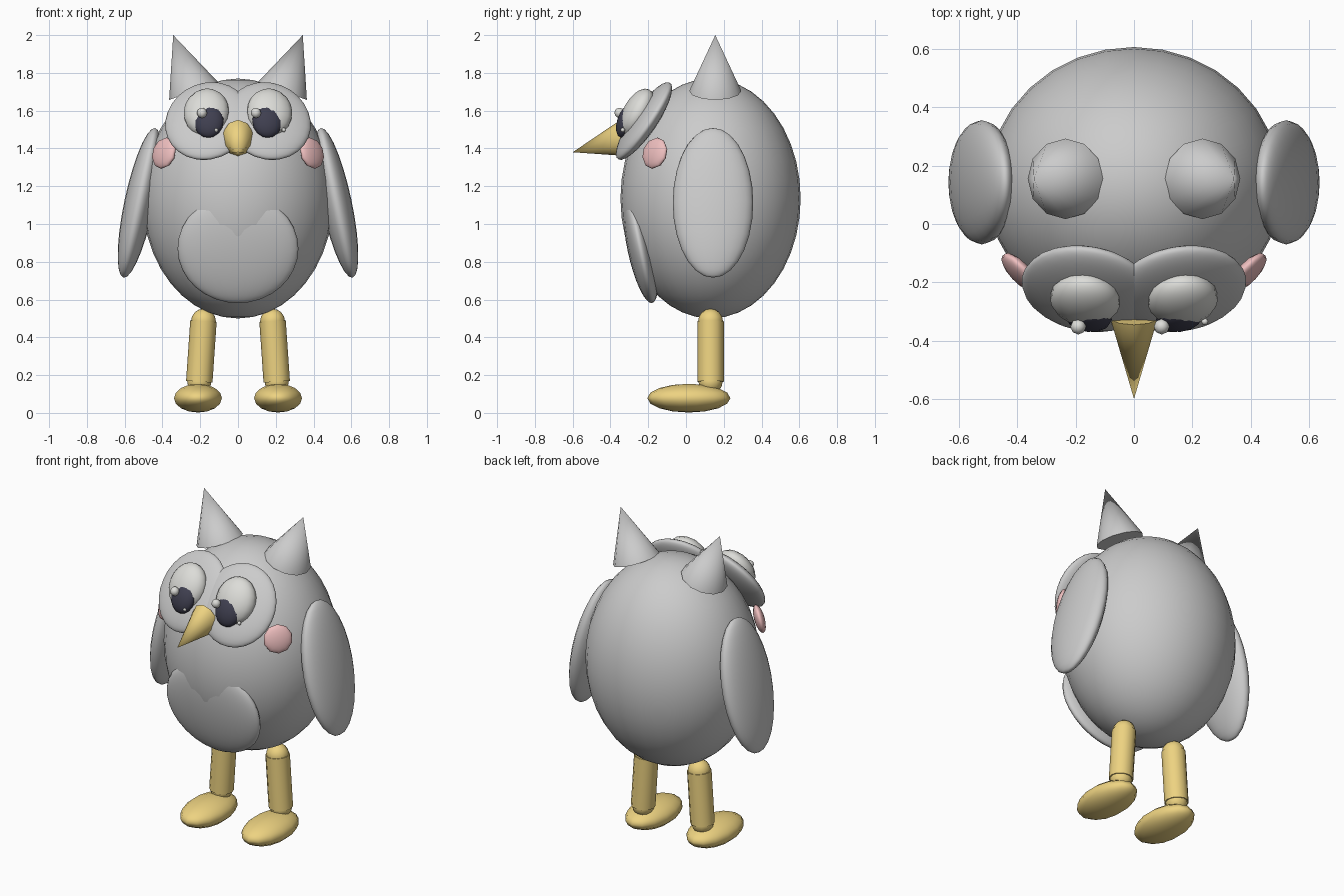
import bpy
from math import radians
from mathutils import Vector

if "Cube" in bpy.data.objects:
    bpy.data.objects.remove(bpy.data.objects["Cube"])


def material(name, rgb):
    m = bpy.data.materials.new(name)
    m.diffuse_color = (*rgb, 1)
    m.use_nodes = True
    m.node_tree.nodes["Principled BSDF"].inputs["Base Color"].default_value = m.diffuse_color
    return m


YELLOW = material("yellow", (0.85, 0.65, 0.22))
PINK = material("pink", (0.86, 0.52, 0.52))
DARK = material("dark", (0.05, 0.05, 0.08))
WHITE = material("eye_white", (0.72, 0.72, 0.69))


def finish(name, mat):
    o = bpy.context.object
    o.name = name
    bpy.ops.object.shade_smooth_by_angle(angle=radians(50))
    if mat:
        o.data.materials.append(mat)
    return o


def ball(name, loc, radii, rot=(0, 0, 0), mat=None, seg=16, rings=10):
    bpy.ops.mesh.primitive_uv_sphere_add(segments=seg, ring_count=rings, radius=1, location=loc,
                                         rotation=[radians(a) for a in rot])
    o = finish(name, mat)
    o.scale = radii
    return o


def cone(name, base, tip, r1, r2=0, mat=None, sides=12):
    base, tip = Vector(base), Vector(tip)
    axis = tip - base
    bpy.ops.mesh.primitive_cone_add(vertices=sides, radius1=r1, radius2=r2, depth=axis.length,
                                    location=(base + tip) / 2,
                                    rotation=axis.to_track_quat('Z', 'Y').to_euler())
    return finish(name, mat)


# Body and belly patch
ball("body", (0, 0.13, 1.135), (0.505, 0.477, 0.635), seg=32, rings=20)
ball("belly", (0, -0.24, 0.87), (0.32, 0.07, 0.295), (12, 0, 0), seg=24, rings=16)

# Beak
beak = cone("beak", (0, -0.32, 1.455), (0, -0.6, 1.38), 0.1, mat=YELLOW, sides=10)
beak.scale.x = 0.84

for s, side in ((-1, "left"), (1, "right")):
    # Ear tufts
    cone(side + "_ear", (s * 0.235, 0.155, 1.704), (s * 0.343, 0.155, 2.0), 0.138, sides=12)
    # Wings
    ball(side + "_wing", (s * 0.522, 0.143, 1.112), (0.08, 0.213, 0.405), (0, -12 * s, 0),
         seg=20, rings=14)
    # Face discs and eyes
    ball(side + "_face_disc", (s * 0.16, -0.222, 1.545), (0.228, 0.06, 0.245),
         (-34, 0, 10 * s), seg=24, rings=14)
    ball(side + "_eye", (s * 0.167, -0.258, 1.59), (0.122, 0.075, 0.138),
         (-28, 0, 6 * s), WHITE, seg=14, rings=10)
    ball(side + "_pupil", (s * 0.155, -0.32, 1.543), (0.08, 0.045, 0.09),
         (-18, 0, 6 * s), DARK, seg=12, rings=8)
    # Eye highlights, shifted the same way on both eyes
    ball(side + "_highlight", (s * 0.143 - 0.048, -0.352, 1.588), (0.027,) * 3, mat=WHITE,
         seg=8, rings=6)
    ball(side + "_small_highlight", (s * 0.18 + 0.063, -0.335 - 0.022 * (s < 0), 1.498),
         (0.012,) * 3, mat=WHITE, seg=8, rings=6)
    # Cheeks, lying along the body surface
    cheek = ball(side + "_cheek", (s * 0.392, -0.165, 1.375), (0.085, 0.085, 0.03),
                 mat=PINK, seg=10, rings=8)
    cheek.rotation_euler = Vector((s * 1.4, -1.31, 0.45)).to_track_quat('Z', 'Y').to_euler()
    # Legs with rounded joints, and feet
    hip, ankle = (s * 0.183, 0.13, 0.485), (s * 0.205, 0.13, 0.165)
    cone(side + "_leg", ankle, hip, 0.07, 0.07, YELLOW, sides=12)
    ball(side + "_hip", hip, (0.066,) * 3, mat=YELLOW, seg=12, rings=8)
    ball(side + "_ankle", ankle, (0.064,) * 3, mat=YELLOW, seg=12, rings=8)
    ball(side + "_foot", (s * 0.212, 0.015, 0.078), (0.13, 0.22, 0.076), mat=YELLOW,
         seg=14, rings=8)
